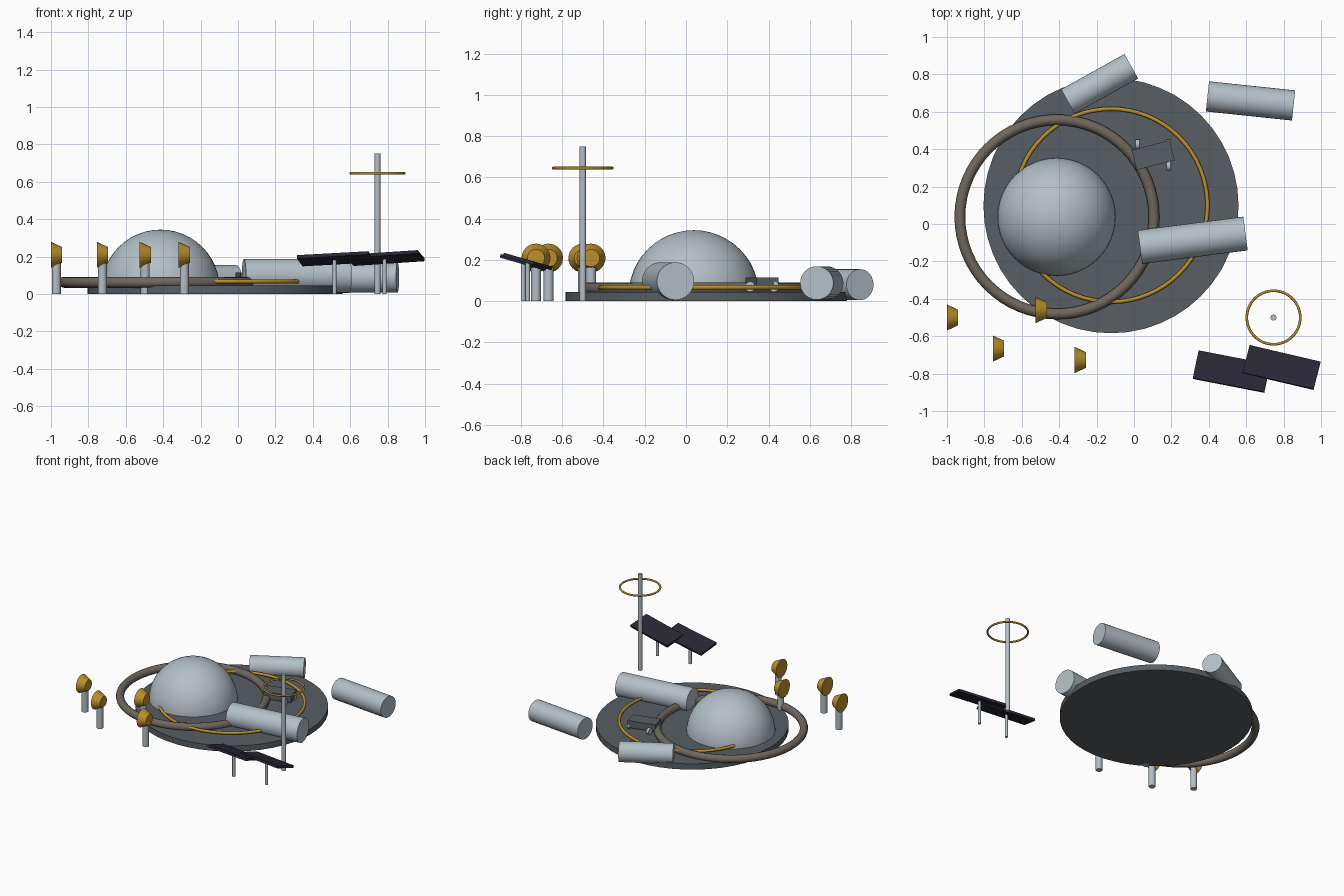
import bpy
from math import radians, pi
from mathutils import Matrix, Vector

cube = bpy.data.objects.get("Cube")
if cube:
    bpy.data.objects.remove(cube, do_unlink=True)


def material(name, color, metallic=0.0):
    m = bpy.data.materials.new(name)
    m.use_nodes = True
    m.diffuse_color = (*color, 1)
    m.node_tree.nodes["Principled BSDF"].inputs["Base Color"].default_value = (*color, 1)
    return m


LIGHT = material("light metal", (0.45, 0.52, 0.57))
DARK = material("dark plating", (0.095, 0.112, 0.125))
GOLD = material("gold", (0.50, 0.28, 0.025))
BROWN = material("brown grey", (0.16, 0.135, 0.11))
NAVY = material("solar navy", (0.022, 0.02, 0.035))


def finish(name, mat, smooth=True):
    ob = bpy.context.object
    ob.name = name
    ob.data.materials.append(mat)
    if smooth:
        bpy.ops.object.shade_smooth_by_angle(angle=radians(35))
    return ob


def tube(name, mat, center, radius, length, rot=(0, 0, 0), sides=24, tip=None):
    """Cylinder or truncated cone along its local z axis."""
    bpy.ops.mesh.primitive_cone_add(vertices=sides, radius1=radius,
                                    radius2=radius if tip is None else tip,
                                    depth=length, location=center, rotation=rot)
    return finish(name, mat)


def post(name, x, y, radius, height, sides=16):
    return tube(name, LIGHT, (x, y, height / 2), radius, height, sides=sides)


def ring(name, mat, center, major, minor):
    bpy.ops.mesh.primitive_torus_add(major_segments=64, minor_segments=12, location=center,
                                     major_radius=major, minor_radius=minor)
    return finish(name, mat)


def box(name, mat, center, size, rotation):
    bpy.ops.mesh.primitive_cube_add(size=1)
    ob = finish(name, mat, smooth=False)
    ob.matrix_world = Matrix.Translation(center) @ rotation @ Matrix.Diagonal((*size, 1))
    return ob


# Landing platform with its gold guide ring
tube("platform", DARK, (-0.123, 0.098, 0.0225), 0.682, 0.045, sides=48)
ring("platform_ring", GOLD, (-0.123, 0.10, 0.067), 0.516, 0.011)

# Main dome: upper half of a sphere, and the track around it
bpy.ops.mesh.primitive_uv_sphere_add(segments=48, ring_count=24, radius=0.316,
                                     location=(-0.414, 0.038, 0.028))
dome = finish("dome", LIGHT)
import bmesh
bm = bmesh.new()
bm.from_mesh(dome.data)
bmesh.ops.delete(bm, geom=[v for v in bm.verts if v.co.z < -0.001], context='VERTS')
bm.to_mesh(dome.data)
bm.free()
ring("dome_track", BROWN, (-0.412, 0.038, 0.062), 0.519, 0.029)

# Habitat cylinders lying on their sides: x, y, z, radius, length, heading
for name, x, y, z, r, length, heading in (
        ("front_module", 0.314, -0.087, 0.097, 0.091, 0.569, 7.3),
        ("back_module", -0.184, 0.749, 0.080, 0.075, 0.388, 29),
        ("outer_module", 0.623, 0.658, 0.088, 0.081, 0.463, -6)):
    tube(name, LIGHT, (x, y, z), r, length, (0, pi / 2, radians(heading)), sides=32)

# Rover: turned body on four small wheels
rover = Vector((0.102, 0.368, 0.088))
box("rover_body", DARK, rover, (0.21, 0.11, 0.055), Matrix.Rotation(radians(14.7), 4, 'Z'))
for sx in (-1, 1):
    for sy in (-1, 1):
        tube("rover_wheel", LIGHT, rover + Vector((sx * 0.083, sy * 0.058, -0.018)),
             0.025, 0.02, (0, pi / 2, 0), sides=16)

# Antenna mast with hoop
post("mast", 0.746, -0.50, 0.016, 0.75)
ring("mast_hoop", GOLD, (0.746, -0.50, 0.645), 0.143, 0.007)

# Tilted solar panels on posts
for x, y, z, heading in ((0.521, -0.789, 0.188, -11.4), (0.789, -0.767, 0.192, -13.7)):
    turn = Matrix.Rotation(radians(-16), 4, 'X') @ Matrix.Rotation(radians(heading), 4, 'Z')
    box("solar_panel", NAVY, (x, y, z), (0.39, 0.157, 0.018), turn)
    post("solar_post", x - 0.005, y, 0.011, z)

# Floodlights: gold lamp cones opening to the right, on short posts
for x, y in ((-0.971, -0.50), (-0.725, -0.666), (-0.496, -0.46), (-0.287, -0.727)):
    post("lamp_post", x, y, 0.024, 0.175)
    tube("lamp_head", GOLD, (x, y, 0.209), 0.07, 0.06, (0, pi / 2, 0), tip=0.042)
